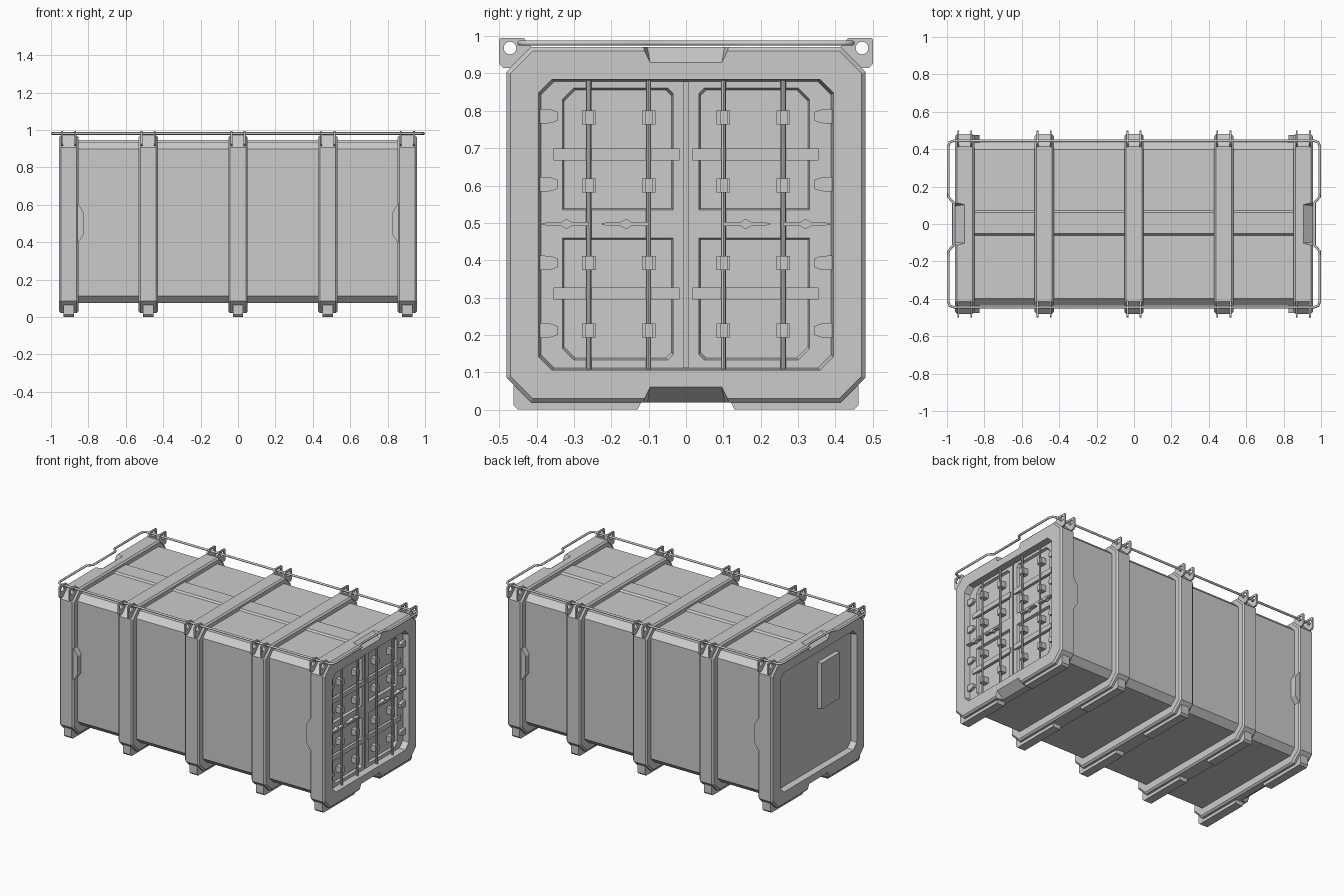
import bpy, bmesh
from math import cos, sin, pi

if "Cube" in bpy.data.objects:
    bpy.data.objects.remove(bpy.data.objects["Cube"])


def loft(bm, rings):
    """Skin a list of closed point rings and cap both ends."""
    vs = [[bm.verts.new(p) for p in r] for r in rings]
    n = len(vs[0])
    for a, b in zip(vs, vs[1:]):
        for i in range(n):
            bm.faces.new((a[i], a[(i + 1) % n], b[(i + 1) % n], b[i]))
    bm.faces.new(vs[0])
    bm.faces.new(vs[-1])


def prism_x(bm, pts, x0, x1):
    """Extrude a y-z outline along x."""
    loft(bm, [[(x, y, z) for y, z in pts] for x in (x0, x1)])


def prism_y(bm, pts, y0, y1):
    """Extrude an x-z outline along y."""
    loft(bm, [[(x, y, z) for x, z in pts] for y in (y0, y1)])


def box(bm, x0, x1, y0, y1, z0, z1):
    prism_x(bm, [(y0, z0), (y1, z0), (y1, z1), (y0, z1)], x0, x1)


def make(name, bm):
    bmesh.ops.recalc_face_normals(bm, faces=bm.faces)
    me = bpy.data.meshes.new(name)
    bm.to_mesh(me)
    bm.free()
    ob = bpy.data.objects.new(name, me)
    bpy.context.collection.objects.link(ob)
    return ob


def cut(ob, bm):
    """Subtract a cutter mesh, then remove the cutter."""
    c = make("cutter", bm)
    c.hide_render = True
    m = ob.modifiers.new("cut", 'BOOLEAN')
    m.operation, m.solver, m.object = 'DIFFERENCE', 'EXACT', c
    bpy.context.view_layer.objects.active = ob
    bpy.ops.object.modifier_apply(modifier=m.name)
    bpy.data.objects.remove(c)


def octa(y, z0, z1, c):
    """Chamfered rectangle in y-z."""
    return [(-y + c, z0), (y - c, z0), (y, z0 + c), (y, z1 - c),
            (y - c, z1), (-y + c, z1), (-y, z1 - c), (-y, z0 + c)]


# Shell: one skin alternating between rib section and wall section
RIBS = (-.905, -.48, 0, .48, .905)
rib, rib_in = octa(.48, .02, .97, .065), octa(.47, .03, .96, .06)
wall = octa(.437, .075, .936, .038)
rings = []
for i, x in enumerate(RIBS):
    e = .052
    st = [(x - e, wall), (x - e, rib_in), (x - e + .01, rib),
          (x + e - .01, rib), (x + e, rib_in), (x + e, wall)]
    if i == 0:
        st = st[1:]
    if i == len(RIBS) - 1:
        st = st[:-1]
    rings += [[(sx, y, z) for y, z in prof] for sx, prof in st]
bm = bmesh.new()
loft(bm, rings)
shell = make("container_shell", bm)

# End recesses and the sloped notches at top and bottom of each end
bm = bmesh.new()
for s in (-1, 1):
    loft(bm, [[(s * .918, y, z) for y, z in octa(.388, .112, .878, .035)],
              [(s * .98, y, z) for y, z in octa(.398, .102, .888, .037)]])
    for zc in (0, 1):
        def nz(d):
            return .97 - d if zc else .02 + d
        loft(bm, [[(s * x, k * w, nz(d)) for x, w, d in
                   ((.893, .105, -.01), (.972, .094, .052), (.972, .125, -.01))]
                  for k in (-1, 1)])
cut(shell, bm)

# Door pockets and centre seam on the door end
bm = bmesh.new()
for s in (-1, 1):
    for t in (-1, 1):
        r = []
        for x, d in ((.902, .009), (.935, -.001)):
            y0, y1, h0, h1 = .03 + d, .335 - d, .033 + d, .368 - d
            out = [(y0, h0), (y1, h0), (y1, h1 - .03), (y1 - .03, h1),
                   (y0 + .015, h1), (y0, h1 - .015)]
            r.append([(x, s * y, .497 + t * h) for y, h in out])
        loft(bm, r)
box(bm, .9, .94, -.006, .006, .113, .877)
cut(shell, bm)

# Thickened grips where the end ribs widen on the long sides
bm = bmesh.new()
for s in (-1, 1):
    for t in (-1, 1):
        prism_y(bm, [(s * .87, .385), (s * .852, .4), (s * .826, .44),
                     (s * .826, .56), (s * .852, .6), (s * .87, .615)],
                t * .42, t * .475)
make("side_grips", bm)

# Raised strip along the roof
bm = bmesh.new()
prism_x(bm, [(-.066, .93), (-.052, .947), (.062, .947), (.078, .93)], -.87, .87)
make("roof_strip", bm)

# Feet under every rib
bm = bmesh.new()
foot = [(.115, .03), (.13, 0), (.45, 0), (.462, .012), (.462, .065), (.43, .07)]
for x in RIBS:
    for s in (-1, 1):
        prism_x(bm, [(s * y, z) for y, z in foot], x - .028, x + .028)
make("feet", bm)

# Paired lifting lugs with holes
bm, holes = bmesh.new(), bmesh.new()
lug = [(.40, .955), (.425, .985), (.435, .995), (.495, .995), (.5, .99),
       (.5, .925), (.49, .915), (.455, .915)]
for s in (-1, 1):
    for x in RIBS:
        for d in (-.035, .035):
            prism_x(bm, [(s * y, z) for y, z in lug], x + d - .005, x + d + .005)
    prism_x(holes, [(s * .471 + .017 * cos(a * pi / 8), .968 + .017 * sin(a * pi / 8))
                    for a in range(16)], -1.1, 1.1)
cut(make("lifting_lugs", bm), holes)

# Top rail: a bent tube looping around the roof
q = [(.964, .445), (.985, .437), (.993, .415), (.993, .145), (.966, .115)]
path = q + [(x, -y) for x, y in reversed(q)]
path += [(-x, -y) for x, y in path]
cu = bpy.data.curves.new("top_rail", 'CURVE')
cu.dimensions, cu.bevel_depth, cu.bevel_resolution = '3D', .007, 2
sp = cu.splines.new('POLY')
sp.points.add(len(path) - 1)
for p, (x, y) in zip(sp.points, path):
    p.co = (x, y, .981, 1)
sp.use_cyclic_u = True
bpy.context.collection.objects.link(bpy.data.objects.new("top_rail", cu))

# Door hardware, mirrored across the seam
rods, clamps, straps = bmesh.new(), bmesh.new(), bmesh.new()
hinges, handles = bmesh.new(), bmesh.new()
for s in (-1, 1):
    for y in (.1, .26):
        loft(rods, [[(.932 + .007 * cos(a * pi / 4), s * y + .007 * sin(a * pi / 4), z)
                     for a in range(8)] for z in (.106, .884)])
        for z in (.782, .6, .393, .212):
            box(clamps, .9, .936, s * y - .018, s * y + .018, z - .019, z + .019)
            box(clamps, .93, .944, s * y - .009, s * y + .012, z - .019, z + .019)
        # lever handle reaching outward from each rod
        lever = [(0, .006), (.045, .005), (.06, .014), (.075, .005), (.125, .003)]
        prof = [(s * (y + u), .497 + v) for u, v in lever]
        prof += [(s * (y + u), .497 - v) for u, v in reversed(lever)]
        prism_x(handles, prof, .925, .948)
    for z in (.683, .311):
        box(straps, .91, .928, s * .017, s * .355, z - .016, z + .016)
    for z in (.785, .603, .393, .212):
        prism_x(hinges, [(s * y, z + h) for y, h in
                         ((.394, -.02), (.36, -.018), (.342, -.011),
                          (.342, .011), (.36, .018), (.394, .02))], .91, .936)
for name, b in (("lock_rods", rods), ("rod_clamps", clamps), ("door_straps", straps),
                ("door_hinges", hinges), ("door_handles", handles)):
    make(name, b)

# Control box on the plain end
bm = bmesh.new()
box(bm, -.948, -.91, -.235, -.045, .49, .79)
make("control_box", bm)
